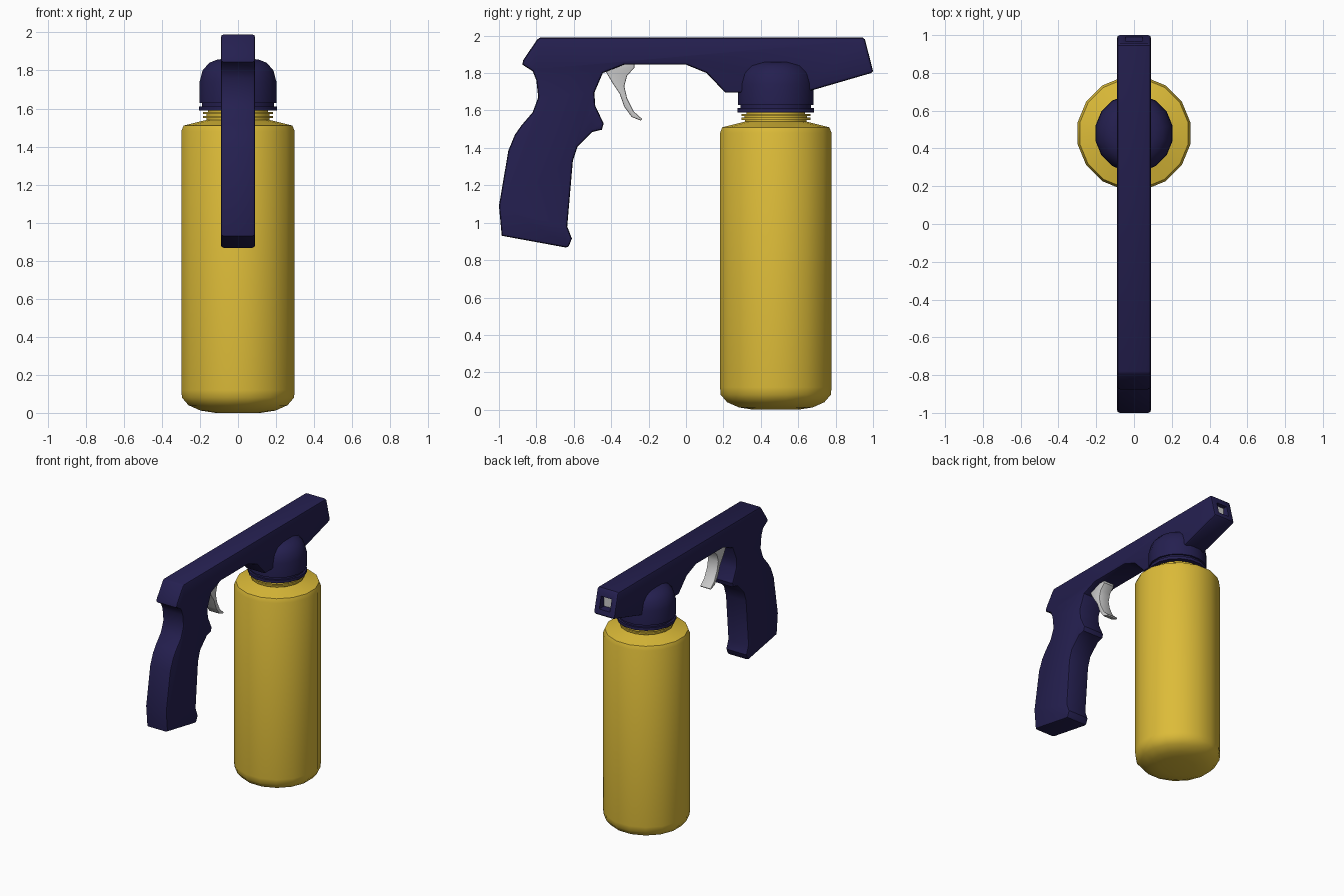
import bpy, bmesh, math

if "Cube" in bpy.data.objects:
    bpy.data.objects.remove(bpy.data.objects["Cube"])


def material(name, rgb):
    m = bpy.data.materials.new(name)
    m.diffuse_color = (*rgb, 1)
    m.use_nodes = True
    m.node_tree.nodes["Principled BSDF"].inputs["Base Color"].default_value = m.diffuse_color
    return m


NAVY = material("navy", (0.018, 0.014, 0.08))
YELLOW = material("yellow", (0.72, 0.50, 0.04))


def make(name, bm, mat=None):
    bmesh.ops.recalc_face_normals(bm, faces=bm.faces)
    mesh = bpy.data.meshes.new(name)
    bm.to_mesh(mesh)
    bm.free()
    ob = bpy.data.objects.new(name, mesh)
    bpy.context.collection.objects.link(ob)
    if mat:
        mesh.materials.append(mat)
    return ob


def activate(ob):
    bpy.ops.object.select_all(action='DESELECT')
    ob.select_set(True)
    bpy.context.view_layer.objects.active = ob


def smooth(ob, degrees):
    activate(ob)
    bpy.ops.object.shade_smooth_by_angle(angle=math.radians(degrees))


def plate(name, outline, half, bevel, segments=2, mat=None):
    """Side outline in (y, z), extruded across x with rounded rims."""
    bm = bmesh.new()
    face = bm.faces.new([bm.verts.new((-half, y, z)) for y, z in outline])
    ext = bmesh.ops.extrude_face_region(bm, geom=[face])
    verts = [v for v in ext['geom'] if isinstance(v, bmesh.types.BMVert)]
    bmesh.ops.translate(bm, verts=verts, vec=(2 * half, 0, 0))
    ob = make(name, bm, mat)
    mod = ob.modifiers.new("rim", 'BEVEL')
    mod.width, mod.segments = bevel, segments
    mod.angle_limit = math.radians(75)
    mod.use_clamp_overlap = False
    activate(ob)
    bpy.ops.object.modifier_apply(modifier="rim")
    return ob


def lathe(name, profile, cy, mat, sides=16):
    """Revolve (radius, z) points around a vertical axis at y = cy."""
    bm = bmesh.new()
    rings = []
    for r, z in profile:
        angles = [2 * math.pi * (i + 0.5) / sides for i in range(sides)]
        rings.append([bm.verts.new((r * math.cos(a), cy + r * math.sin(a), z)) for a in angles])
    for a, b in zip(rings, rings[1:]):
        for i in range(sides):
            j = (i + 1) % sides
            bm.faces.new((a[i], a[j], b[j], b[i]))
    bm.faces.new(rings[0])
    bm.faces.new(rings[-1])
    ob = make(name, bm, mat)
    smooth(ob, 40)
    return ob


def box(name, size, loc):
    bm = bmesh.new()
    bmesh.ops.create_cube(bm, size=1)
    bmesh.ops.scale(bm, vec=size, verts=bm.verts)
    bmesh.ops.translate(bm, vec=loc, verts=bm.verts)
    return make(name, bm)


# Pistol-grip housing: barrel and handle in one outline
body = plate("grip_body", [
    (-0.78, 1.99), (0.945, 1.99), (0.957, 1.98), (1.0, 1.81), (0.99, 1.80),
    (0.63, 1.695), (0.21, 1.695), (0.11, 1.80), (0.0, 1.845), (-0.33, 1.845),
    (-0.445, 1.80), (-0.49, 1.695), (-0.485, 1.625), (-0.44, 1.53), (-0.45, 1.497),
    (-0.50, 1.485), (-0.58, 1.405), (-0.605, 1.33), (-0.635, 0.98), (-0.61, 0.915),
    (-0.63, 0.865), (-0.985, 0.93), (-1.0, 1.09), (-0.95, 1.385), (-0.915, 1.47),
    (-0.88, 1.52), (-0.82, 1.59), (-0.79, 1.67), (-0.80, 1.76), (-0.82, 1.81),
    (-0.875, 1.845), (-0.87, 1.87), (-0.795, 1.98)], 0.09, 0.015, mat=NAVY)

# Spray opening in the far end of the barrel
cutter = box("opening_cutter", (0.09, 0.24, 0.09), (0, 1.03, 1.89))
cutter.hide_render = True
cut = body.modifiers.new("opening", 'BOOLEAN')
cut.object, cut.operation, cut.solver = cutter, 'DIFFERENCE', 'EXACT'
activate(body)
bpy.ops.object.modifier_apply(modifier="opening")
bpy.data.objects.remove(cutter)
smooth(body, 35)

# Grey nozzle inside the opening
box("nozzle", (0.08, 0.06, 0.08), (0, 0.91, 1.89))

# Trigger
trigger = plate("trigger", [
    (-0.43, 1.88), (-0.43, 1.81), (-0.395, 1.75), (-0.355, 1.69), (-0.33, 1.62),
    (-0.29, 1.565), (-0.24, 1.545), (-0.235, 1.555), (-0.28, 1.595), (-0.315, 1.665),
    (-0.33, 1.73), (-0.315, 1.785), (-0.275, 1.83), (-0.275, 1.88)], 0.045, 0.006)
smooth(trigger, 35)

# Bottle with rounded base, shoulder and ringed neck
lathe("bottle", [
    (0.12, 0.0), (0.20, 0.012), (0.265, 0.04), (0.30, 0.08), (0.304, 0.12),
    (0.304, 1.48), (0.292, 1.51), (0.19, 1.535), (0.168, 1.54), (0.168, 1.55),
    (0.188, 1.55), (0.188, 1.562), (0.17, 1.562), (0.17, 1.57), (0.188, 1.57),
    (0.188, 1.582), (0.16, 1.582), (0.16, 1.62)], 0.48, YELLOW)

# Domed cap joining bottle and barrel
lathe("cap", [
    (0.165, 1.59), (0.208, 1.59), (0.208, 1.612), (0.193, 1.612), (0.193, 1.63),
    (0.206, 1.63), (0.206, 1.74), (0.190, 1.80), (0.155, 1.84), (0.11, 1.858),
    (0.05, 1.862)], 0.48, NAVY)
